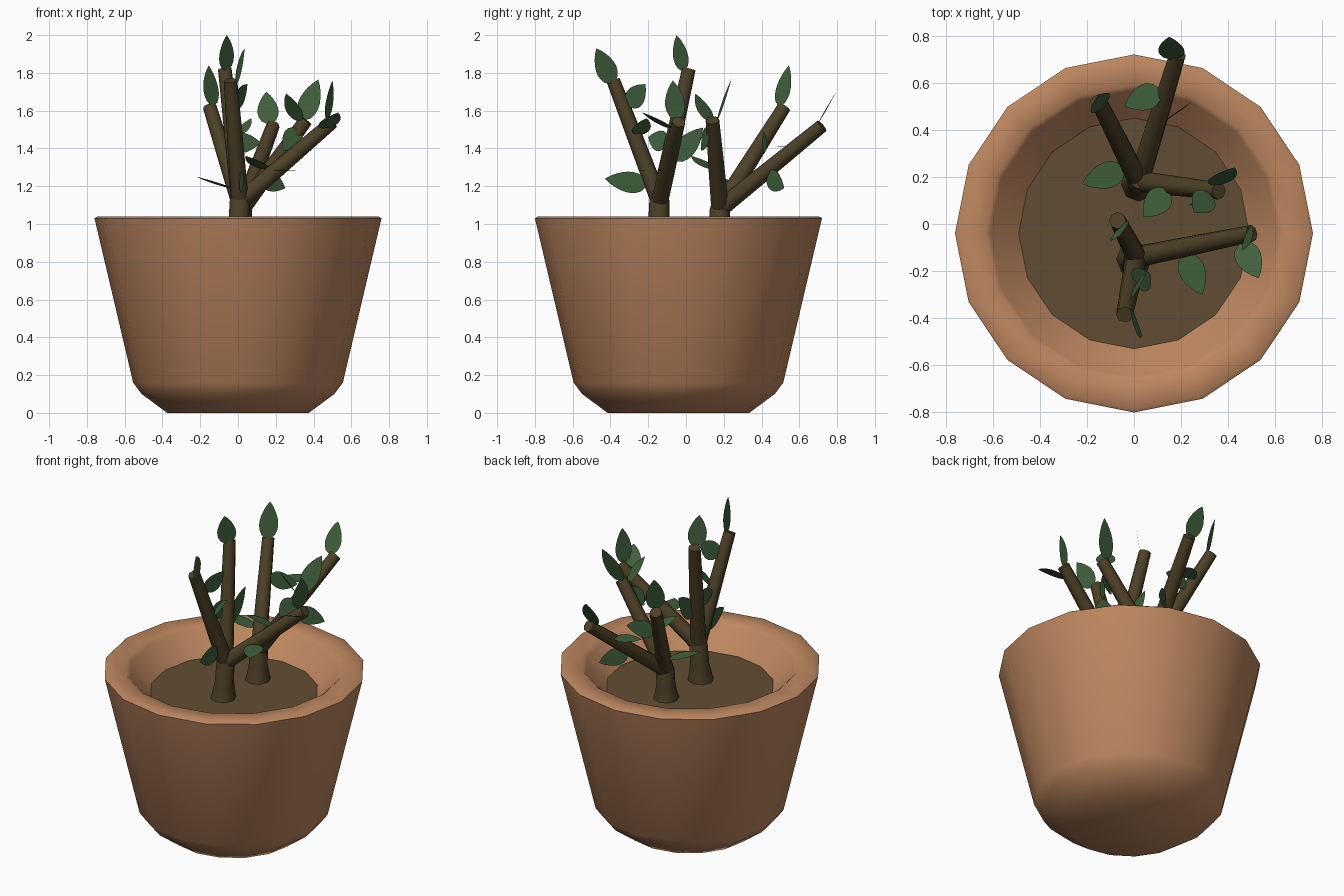
import bpy, bmesh, math
from mathutils import Vector

if "Cube" in bpy.data.objects:
    bpy.data.objects.remove(bpy.data.objects["Cube"])


def material(name, rgb):
    m = bpy.data.materials.new(name)
    m.diffuse_color = (*rgb, 1)
    m.use_nodes = True
    m.node_tree.nodes["Principled BSDF"].inputs["Base Color"].default_value = m.diffuse_color
    return m


CLAY = material("clay", (0.51, 0.24, 0.115))
SOIL = material("soil", (0.12, 0.075, 0.033))
BARK = material("bark", (0.075, 0.052, 0.02))
GREEN = material("leaf_green", (0.05, 0.115, 0.045))
UP = Vector((0, 0, 1))


def finish(name, bm, mat, smooth=None):
    me = bpy.data.meshes.new(name)
    bm.to_mesh(me)
    bm.free()
    ob = bpy.data.objects.new(name, me)
    bpy.context.collection.objects.link(ob)
    me.materials.append(mat)
    if smooth:
        bpy.ops.object.select_all(action='DESELECT')
        ob.select_set(True)
        bpy.context.view_layer.objects.active = ob
        bpy.ops.object.shade_smooth_by_angle(angle=math.radians(smooth))


def circle(c, r, n, axis=UP):
    q = UP.rotation_difference(axis)
    angles = [2 * math.pi * i / n for i in range(n)]
    return [Vector(c) + q @ Vector((r * math.cos(a), r * math.sin(a), 0)) for a in angles]


def loft(bm, rings, cap_end=True):
    """Bridge rings of points, given in order, into a tube."""
    vs = [[bm.verts.new(p) for p in r] for r in rings]
    n = len(vs[0])
    for a, b in zip(vs, vs[1:]):
        for i in range(n):
            j = (i + 1) % n
            bm.faces.new((a[i], a[j], b[j], b[i]))
    bm.faces.new(vs[0][::-1])
    if cap_end:
        bm.faces.new(vs[-1])


def leaf(name, a, b, facing):
    """Flat teardrop from a to b; facing is a compass angle, or None to lie face up."""
    n = UP if facing is None else Vector((math.cos(math.radians(facing)), math.sin(math.radians(facing)), 0))
    side = (b - a).cross(n).normalized() * 0.056
    steps = [k / 8 for k in range(1, 8)]
    width = [math.sin(math.pi * t ** 0.75) ** 0.8 for t in steps]
    left = [a.lerp(b, t) + side * w for t, w in zip(steps, width)]
    right = [a.lerp(b, t) - side * w for t, w in zip(steps, width)]
    bm = bmesh.new()
    bm.faces.new([bm.verts.new(p) for p in [a] + left + [b] + right[::-1]])
    finish(name, bm, GREEN)


# Pot: 16-sided turned profile with chamfered foot, flat rim and inner wall
CY = -0.04
profile = [(0.375, 0), (0.51, 0.10), (0.555, 0.16), (0.755, 1.01), (0.76, 1.03), (0.745, 1.04),
           (0.63, 1.04), (0.61, 1.02), (0.485, 0.89)]
bm = bmesh.new()
loft(bm, [circle((0, CY, z), r, 16) for r, z in profile], cap_end=False)
finish("pot", bm, CLAY, 50)

# Soil disc
bm = bmesh.new()
bm.faces.new([bm.verts.new(p) for p in circle((0, CY, 0.895), 0.49, 16)])
finish("soil", bm, SOIL)


def stem(name, base, fork, branches):
    """Forked stem; each branch is its tip and its leaves (place along branch, leaf tip, facing)."""
    base, fork = Vector(base), Vector(fork)
    bm = bmesh.new()
    loft(bm, [circle(base, 0.078, 8), circle(base.lerp(fork, 0.5), 0.056, 8),
              circle(fork, 0.054, 8), circle(fork + UP * 0.07, 0.03, 8)])
    count = 0
    for tip, leaves in branches:
        tip = Vector(tip)
        d = (tip - fork).normalized()
        loft(bm, [circle(fork, 0.046, 8, d), circle(fork.lerp(tip, 0.4), 0.043, 8, d),
                  circle(tip, 0.036, 8, d)])
        for t, end, facing in leaves:
            root, end = fork.lerp(tip, t), Vector(end)
            out = end - root
            out -= d * out.dot(d)
            count += 1
            leaf(f"{name}_leaf_{count}", root + out.normalized() * 0.025, end, facing)
    finish(name, bm, BARK, 50)


stem("front_stem", (0, -0.15, 0.88), (0.01, -0.14, 1.12), [
    ((-0.04, -0.385, 1.76), [(0.97, (0.035, -0.475, 1.93), 10), (0.15, (0.03, -0.43, 1.24), 5),
                             (0.77, (0.05, -0.215, 1.74), -20), (0.53, (0.07, -0.21, 1.56), None)]),
    ((-0.07, 0.015, 1.82), [(0.97, (-0.06, -0.05, 2.0), -45), (0.43, (-0.05, -0.20, 1.46), 0),
                            (0.31, (-0.01, 0.09, 1.51), 0)]),
    ((0.50, -0.04, 1.54), [(0.97, (0.50, -0.07, 1.76), -21), (0.9, (0.53, -0.23, 1.59), None),
                           (0.4, (0.29, -0.30, 1.28), None)]),
])
stem("back_stem", (0.02, 0.17, 0.88), (0.02, 0.18, 1.08), [
    ((0.185, 0.72, 1.52), [(0.97, (0.15, 0.795, 1.70), -90), (0.72, (-0.04, 0.50, 1.41), None),
                           (0.44, (0.25, 0.52, 1.19), -49)]),
    ((-0.15, 0.52, 1.62), [(0.97, (-0.155, 0.545, 1.84), -47), (0.2, (-0.22, 0.17, 1.25), None),
                           (0.64, (0.12, 0.43, 1.43), 108)]),
    ((0.36, 0.14, 1.55), [(0.97, (0.425, 0.24, 1.765), -90), (0.42, (0.04, 0.03, 1.36), None),
                          (0.95, (0.255, 0.05, 1.69), None), (0.9, (0.24, 0.08, 1.39), -72)]),
])
